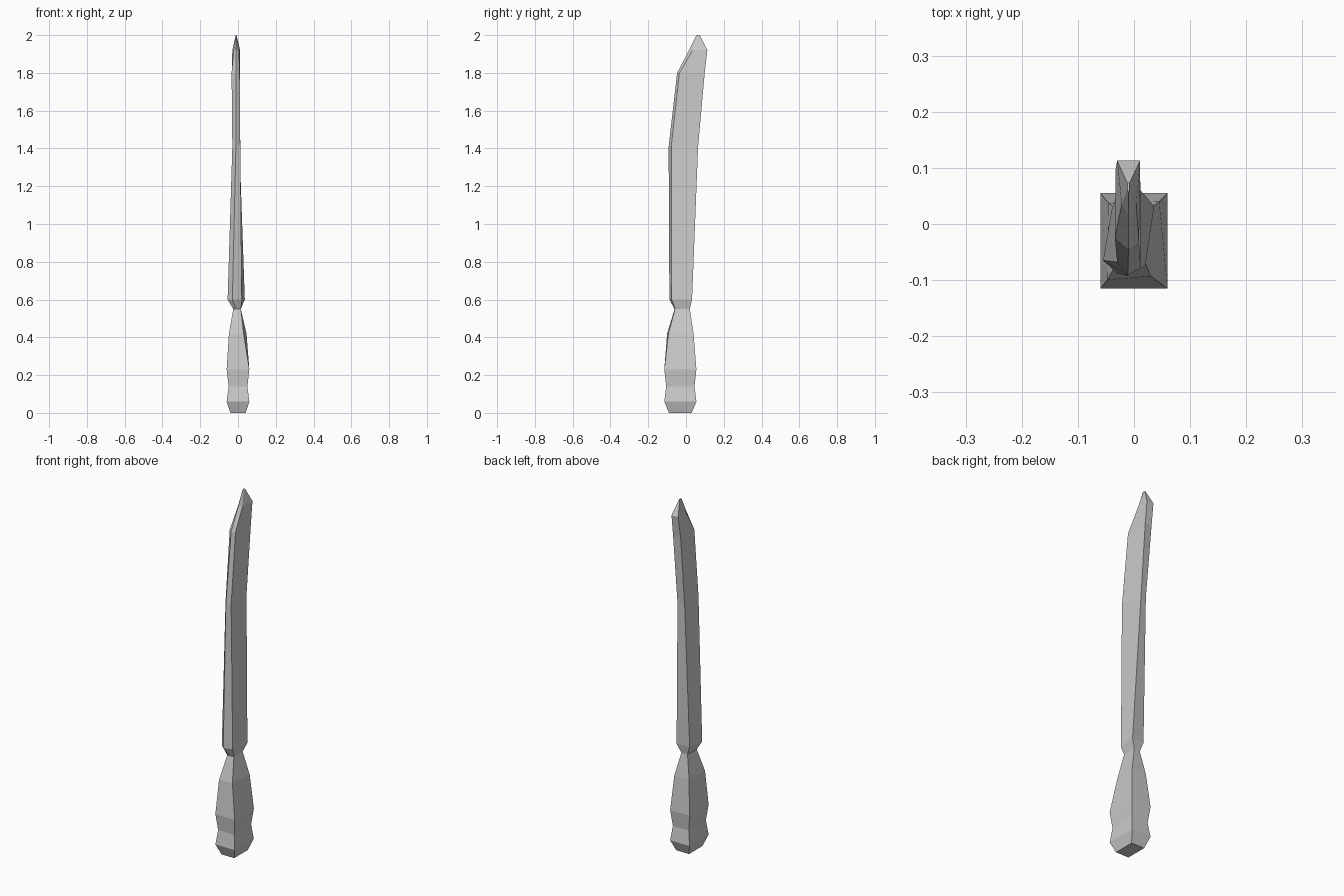
import bpy
import bmesh

if "Cube" in bpy.data.objects:
    bpy.data.objects.remove(bpy.data.objects["Cube"], do_unlink=True)

grey = bpy.data.materials.new("plain grey")
colour = (0.6, 0.6, 0.6, 1)
grey.diffuse_color = colour
grey.use_nodes = True
grey.node_tree.nodes["Principled BSDF"].inputs["Base Color"].default_value = colour


def loft(name, rings):
    """Skin closed rings of (height, outline points), capping both ends."""
    bm = bmesh.new()
    loops = [[bm.verts.new((x, y, z)) for x, y in pts] for z, pts in rings]
    for low, high in zip(loops, loops[1:]):
        for i in range(len(low)):
            j = (i + 1) % len(low)
            bm.faces.new((low[i], low[j], high[j], high[i]))
    bm.faces.new(loops[0][::-1])
    bm.faces.new(loops[-1])
    bmesh.ops.recalc_face_normals(bm, faces=bm.faces)
    mesh = bpy.data.meshes.new(name)
    bm.to_mesh(mesh)
    bm.free()
    mesh.materials.append(grey)
    obj = bpy.data.objects.new(name, mesh)
    bpy.context.collection.objects.link(obj)


def box(half_x, front, back):
    return [(-half_x, front), (half_x, front), (half_x, back), (-half_x, back)]


# Handle: rectangular grip with a pommel, swell and slightly twisted neck
neck = [(-0.025, -0.06), (0.015, -0.058), (0.015, 0.02), (-0.022, 0.018)]
loft("handle", [
    (0, box(0.04, -0.09, 0.03)),
    (0.06, box(0.06, -0.115, 0.055)),
    (0.14, box(0.05, -0.105, 0.045)),
    (0.23, box(0.06, -0.115, 0.055)),
    (0.42, [(-0.048, -0.1), (0.03, -0.093), (0.045, 0.04), (-0.045, 0.037)]),
    (0.55, neck),
])

# Blade: outline runs left front, front spine, right front, right back, left back
loft("blade", [
    (0.55, [neck[0], (-0.01, -0.06)] + neck[1:]),
    (0.6, [(-0.055, -0.065), (-0.03, -0.088), (0.02, -0.076), (0.036, 0.032), (-0.04, 0.025)]),
    (1.41, [(-0.03, -0.068), (-0.011, -0.092), (0.012, -0.078), (0.008, 0.064), (-0.03, 0.055)]),
    (1.8, [(-0.034, -0.025), (-0.01, -0.047), (0.009, -0.035), (0.011, 0.099), (-0.033, 0.095)]),
    (1.92, [(-0.022, 0.035), (-0.01, 0.016), (0.004, 0.035), (0.011, 0.113), (-0.03, 0.113)]),
    (2.0, [(-0.012, 0.062), (-0.01, 0.055), (-0.008, 0.062), (-0.008, 0.073), (-0.012, 0.073)]),
])
